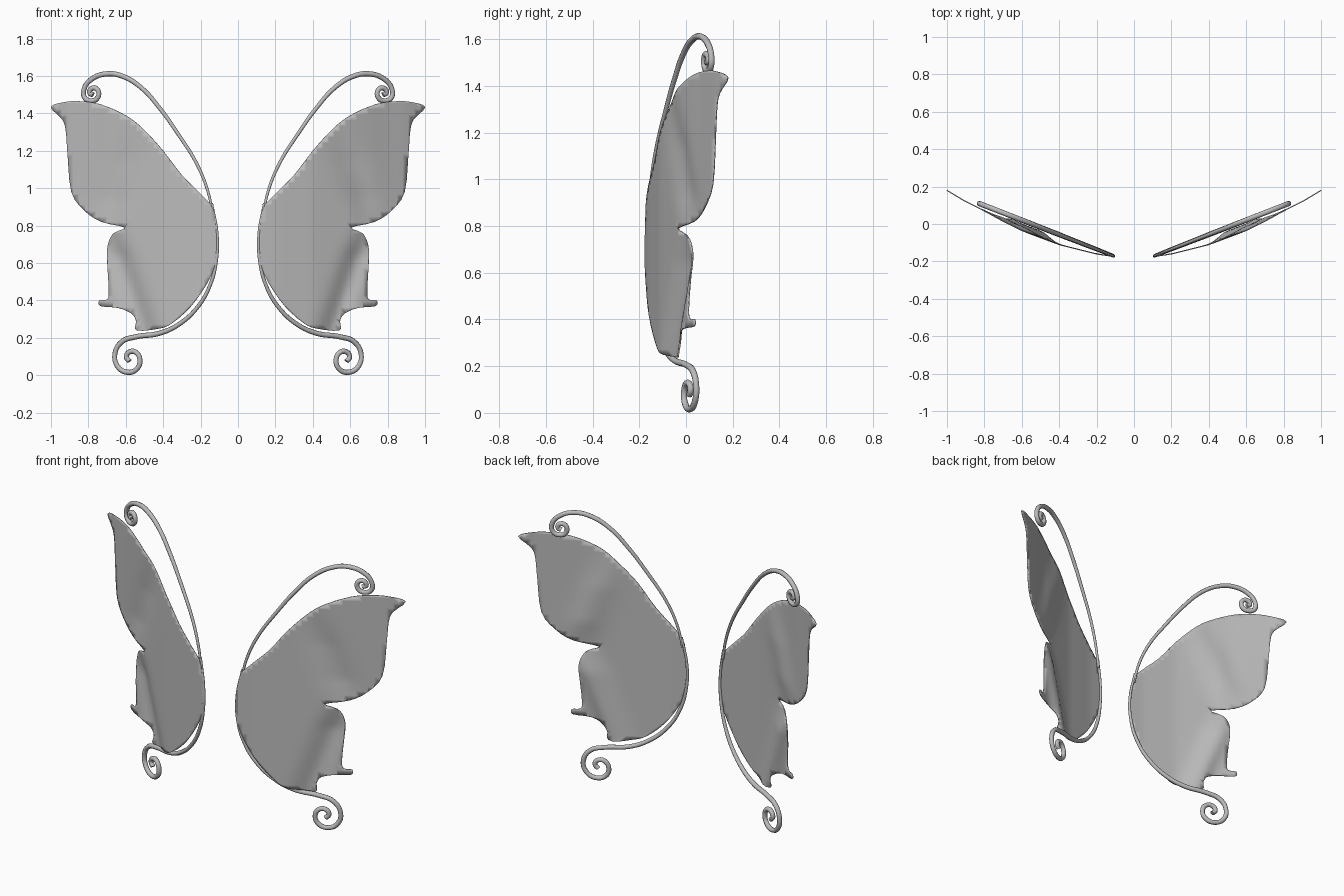
import bpy, bmesh, math
from mathutils import Vector

cube = bpy.data.objects.get("Cube")
if cube:
    bpy.data.objects.remove(cube, do_unlink=True)

grey = bpy.data.materials.new("soft grey")
grey.use_nodes = True
grey.diffuse_color = (0.5, 0.5, 0.5, 1)
grey.node_tree.nodes["Principled BSDF"].inputs["Base Color"].default_value = (0.5, 0.5, 0.5, 1)

# Front outline of the left wing as (x, z)
OUTLINE = [(.11, .68), (.13, .88), (.19, .96), (.3, 1.07), (.4, 1.2), (.52, 1.33),
           (.62, 1.4), (.74, 1.45), (.84, 1.465), (.92, 1.462), (1, 1.435), (.94, 1.37),
           (.92, 1.31), (.91, 1.18), (.89, .98), (.82, .88), (.73, .82), (.605, .79),
           (.665, .76), (.695, .7), (.7, .62), (.69, .45), (.7, .405), (.74, .4),
           (.735, .37), (.64, .36), (.57, .33), (.545, .29), (.543, .24), (.42, .25),
           (.35, .28), (.25, .37), (.16, .5), (.12, .6)]
# Depth of the wing across its width as (x, y)
DEPTH = [(.1, -.175), (.2, -.16), (.4, -.11), (.6, -.035), (.7, .015),
         (.8, .07), (.9, .12), (1, .18)]


def spline(p, i, t):
    """Smooth point between p[i] and p[i+1] of a closed loop."""
    a, b, c, d = (Vector(p[(i + k) % len(p)]) for k in (-1, 0, 1, 2))
    return b + (c - a) * t / 2 + (a * 2 - b * 5 + c * 4 - d) * t * t / 2 \
        + (b * 3 - a - c * 3 + d) * t ** 3 / 2


def depth(x, z):
    """Curved wing with a pleat running up and down from the notch."""
    k = max(0, min(len(DEPTH) - 2, sum(x > p[0] for p in DEPTH) - 1))
    (xa, ya), (xb, yb) = DEPTH[k], DEPTH[k + 1]
    y = ya + (yb - ya) * (x - xa) / (xb - xa)
    rise = z - .79
    crease = .6 - .34 * abs(rise)
    fade = min(1, abs(rise) / .15)
    if rise > 0:
        fade *= max(0, min(1, (1.4 - z) / .25))
        return y + .02 * fade * math.exp(-((x - crease - .12) / .08) ** 2)
    return y + .035 * fade * math.exp(-((x - crease - .09) / .06) ** 2)


def finish(obj, side):
    obj.data.materials.append(grey)
    bpy.context.collection.objects.link(obj)


def make_wing(name, side):
    bm = bmesh.new()
    pts = [spline(OUTLINE, i, t / 3) for i in range(len(OUTLINE)) for t in range(3)]
    bm.faces.new([bm.verts.new((p.x, 0, p.y)) for p in pts])
    # Slice the flat shape into a grid so that it can bend
    for axis in (Vector((1, 0, 0)), Vector((0, 0, 1))):
        for i in range(1, 50):
            bmesh.ops.bisect_plane(bm, geom=bm.verts[:] + bm.edges[:] + bm.faces[:],
                                   plane_co=axis * (i * .0303), plane_no=axis, dist=1e-5)
    for v in bm.verts:
        v.co.y = depth(v.co.x, v.co.z)
        v.co.x *= side
    bmesh.ops.recalc_face_normals(bm, faces=bm.faces)
    if sum(f.normal.y * f.calc_area() for f in bm.faces) > 0:
        bmesh.ops.reverse_faces(bm, faces=bm.faces)
    for f in bm.faces:
        f.smooth = True
    me = bpy.data.meshes.new(name)
    bm.to_mesh(me)
    bm.free()
    obj = bpy.data.objects.new(name, me)
    finish(obj, side)
    solid = obj.modifiers.new("thickness", 'SOLIDIFY')
    solid.thickness = .006
    solid.offset = 0
    bpy.ops.object.select_all(action='DESELECT')
    obj.select_set(True)
    bpy.context.view_layer.objects.active = obj
    bpy.ops.object.shade_smooth_by_angle(angle=math.radians(50))


# Curled stems as (x, z); both lie in one slanted upright plane
UPPER = [(.135, .86), (.16, .98), (.22, 1.13), (.32, 1.29), (.42, 1.43), (.52, 1.54),
         (.62, 1.6), (.7, 1.612), (.78, 1.585), (.823, 1.53), (.82, 1.485), (.785, 1.467),
         (.75, 1.485), (.75, 1.525), (.78, 1.535), (.793, 1.51), (.775, 1.5)]
LOWER = [(.14, .92), (.112, .76), (.115, .62), (.15, .48), (.22, .36), (.32, .27), (.42, .225),
         (.55, .205), (.62, .18), (.657, .12), (.645, .05), (.59, .016), (.54, .035),
         (.524, .08), (.545, .122), (.58, .125), (.597, .098), (.58, .075)]


def make_stem(name, path, side):
    cu = bpy.data.curves.new(name, 'CURVE')
    cu.dimensions = '3D'
    cu.bevel_depth = .014
    cu.bevel_resolution = 2
    cu.resolution_u = 6
    cu.use_fill_caps = True
    sp = cu.splines.new('BEZIER')
    sp.bezier_points.add(len(path) - 1)
    for i, (b, (x, z)) in enumerate(zip(sp.bezier_points, path)):
        b.co = (side * x, -.17 + (x - .11) * .39, z)
        b.handle_left_type = b.handle_right_type = 'AUTO'
        b.radius = min(1, .5 + i * .08)
    finish(bpy.data.objects.new(name, cu), side)


for word, side in (("left", 1), ("right", -1)):
    make_wing(word + "_wing", side)
    make_stem(word + "_upper_curl", UPPER, side)
    make_stem(word + "_lower_curl", LOWER, side)
